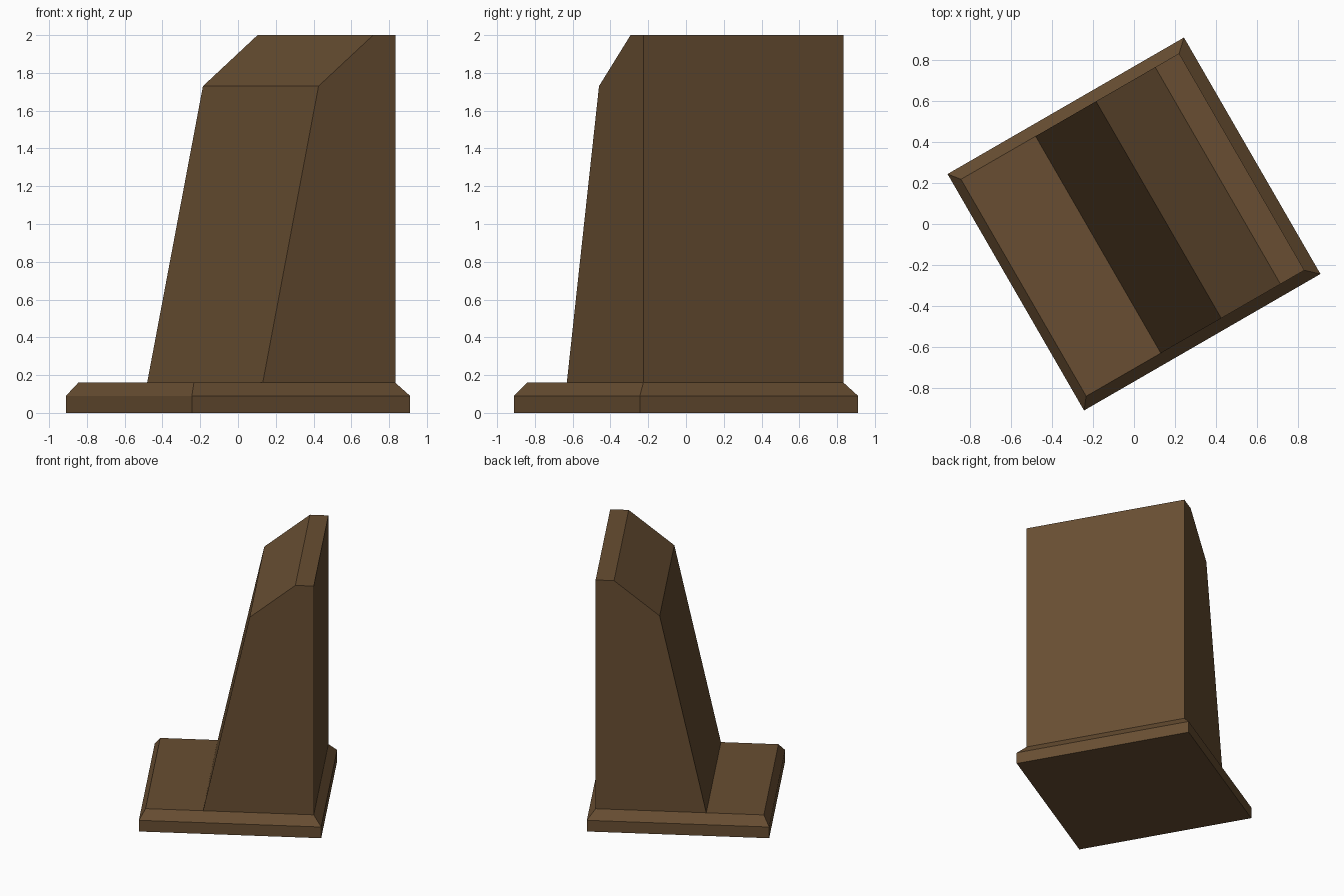
import bpy, bmesh, math

if "Cube" in bpy.data.objects:
    bpy.data.objects.remove(bpy.data.objects["Cube"])

ANGLE = math.radians(30)   # whole model is turned 30 degrees about z

wood = bpy.data.materials.new("dark_brown_wood")
wood.diffuse_color = (0.138, 0.076, 0.032, 1)
wood.use_nodes = True
wood.node_tree.nodes["Principled BSDF"].inputs["Base Color"].default_value = wood.diffuse_color


def finish(name, bm):
    bmesh.ops.recalc_face_normals(bm, faces=bm.faces)
    mesh = bpy.data.meshes.new(name)
    bm.to_mesh(mesh)
    bm.free()
    mesh.materials.append(wood)
    obj = bpy.data.objects.new(name, mesh)
    obj.rotation_euler.z = ANGLE
    bpy.context.collection.objects.link(obj)
    return obj


def ring(bm, x0, x1, y, z):
    return [bm.verts.new(p) for p in ((x0, -y, z), (x1, -y, z), (x1, y, z), (x0, y, z))]


# Base plate: straight sides, then a chamfer up to a flat top
bm = bmesh.new()
rings = [ring(bm, -0.667, 0.667, 0.667, 0),
         ring(bm, -0.667, 0.667, 0.667, 0.09),
         ring(bm, -0.623, 0.608, 0.612, 0.16)]
bm.faces.new(rings[0])
bm.faces.new(rings[-1])
for a, b in zip(rings, rings[1:]):
    for i in range(4):
        j = (i + 1) % 4
        bm.faces.new((a[i], a[j], b[j], b[i]))
finish("base_plate", bm)

# Upright: side profile (x, z) extruded across, with a sloping front
profile = [(0.608, 0.16), (0.608, 2.0), (0.473, 2.0), (0.139, 1.73), (-0.202, 0.16)]
bm = bmesh.new()
sides = [[bm.verts.new((x, y, z)) for x, z in profile] for y in (-0.612, 0.612)]
for s in sides:
    bm.faces.new(s)
for i in range(len(profile) - 1):   # underside stays open, it rests on the base
    bm.faces.new((sides[0][i], sides[0][i + 1], sides[1][i + 1], sides[1][i]))
finish("upright", bm)
